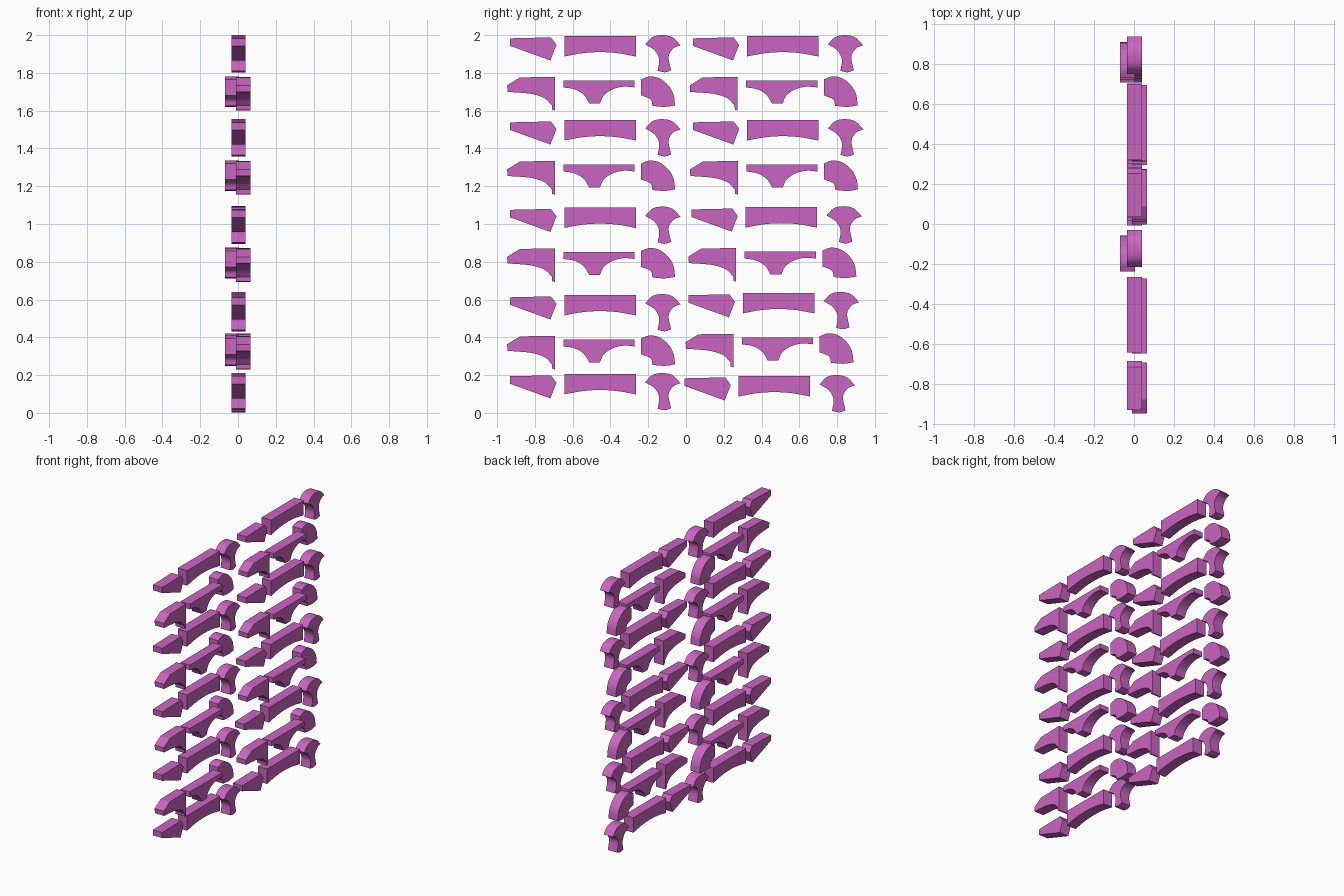
import bpy
import bmesh
from mathutils import Vector

if "Cube" in bpy.data.objects:
    bpy.data.objects.remove(bpy.data.objects["Cube"])

mat = bpy.data.materials.new("magenta")
mat.diffuse_color = (0.6, 0.13, 0.54, 1)
mat.use_nodes = True
mat.node_tree.nodes["Principled BSDF"].inputs["Base Color"].default_value = mat.diffuse_color


def curve(*pts, n=4):
    """Sampled Catmull-Rom curve through the (y, z) points."""
    p = [Vector(q) for q in pts]
    p = [2 * p[0] - p[1]] + p + [2 * p[-1] - p[-2]]
    out = []
    for i in range(1, len(p) - 2):
        a, b, c, d = p[i - 1:i + 3]
        for k in range(n):
            t = k / n
            out.append(0.5 * (2 * b + (c - a) * t + (2 * a - 5 * b + 4 * c - d) * t * t
                              + (3 * b - a - 3 * c + d) * t ** 3))
    return out + [p[-2]]


def make_mesh(name, outline, x0, x1):
    """Extrude a closed (y, z) outline along x."""
    pts = []
    for y, z in outline:
        if not pts or (Vector((y, z)) - Vector(pts[-1])).length > 1e-4:
            pts.append((y, z))
    if (Vector(pts[0]) - Vector(pts[-1])).length < 1e-4:
        pts.pop()
    bm = bmesh.new()
    face = bm.faces.new([bm.verts.new((x0, y, z)) for y, z in pts])
    ext = bmesh.ops.extrude_face_region(bm, geom=[face], use_keep_orig=True)
    moved = [g for g in ext["geom"] if isinstance(g, bmesh.types.BMVert)]
    bmesh.ops.translate(bm, verts=moved, vec=(x1 - x0, 0, 0))
    bmesh.ops.recalc_face_normals(bm, faces=bm.faces)
    me = bpy.data.meshes.new(name)
    bm.to_mesh(me)
    bm.free()
    me.materials.append(mat)
    return me


# Pieces of the main rows
wedge = [(-.931, 1.983), (-.715, 1.988), (-.686, 1.948), (-.718, 1.866), (-.931, 1.943)]
beam = [(-.644, 1.996), (-.266, 1.996)] + curve(
    (-.266, 1.887), (-.36, 1.904), (-.455, 1.91), (-.55, 1.904), (-.644, 1.887))
fan = (curve((-.216, 1.951), (-.177, 1.99), (-.124, 2.0), (-.071, 1.988), (-.029, 1.946))
       + curve((-.029, 1.946), (-.066, 1.93), (-.092, 1.887), (-.079, 1.813))
       + curve((-.079, 1.813), (-.113, 1.803), (-.15, 1.811))
       + curve((-.15, 1.811), (-.142, 1.871), (-.166, 1.919), (-.216, 1.951)))

# Pieces of the in-between rows
cap = [(-.947, 1.734), (-.879, 1.776), (-.694, 1.779), (-.694, 1.601), (-.708, 1.604)] + curve(
    (-.71, 1.628), (-.747, 1.665), (-.81, 1.687), (-.879, 1.695), (-.945, 1.699))
arch = ([(-.649, 1.76), (-.272, 1.76)]
        + curve((-.272, 1.723), (-.33, 1.727), (-.388, 1.713), (-.435, 1.681), (-.456, 1.638))
        + curve((-.512, 1.638), (-.541, 1.684), (-.59, 1.713), (-.649, 1.723)))
quarter = (curve((-.237, 1.766), (-.193, 1.781), (-.14, 1.771), (-.092, 1.732),
                 (-.066, 1.685), (-.058, 1.628))
           + curve((-.058, 1.628), (-.113, 1.62), (-.177, 1.625))
           + curve((-.177, 1.625), (-.188, 1.66), (-.237, 1.681)))

MID, RIGHT, LEFT = (-.035, .04), (-.01, .065), (-.07, .005)
main_row = [make_mesh("wedge", wedge, *MID), make_mesh("beam", beam, *MID),
            make_mesh("fan", fan, *MID)]
between_row = [make_mesh("cap", cap, *RIGHT), make_mesh("arch", arch, *RIGHT),
               make_mesh("quarter", quarter, *LEFT)]

# Per row: drop of first column, drop of second column, sideways step to second column
rows = [(0, 0, .967), (.445, .445, .968), (.908, .906, .96),
        (1.371, 1.36, .945), (1.789, 1.80, .923)]

for r, (drop_a, drop_b, step) in enumerate(rows):
    meshes = main_row + (between_row if r < 4 else [])
    for col, (dy, drop) in enumerate(((0, drop_a), (step, drop_b))):
        for me in meshes:
            ob = bpy.data.objects.new(f"{me.name}_row{r + 1}_col{col + 1}", me)
            ob.location = (0, dy, -drop)
            bpy.context.collection.objects.link(ob)
